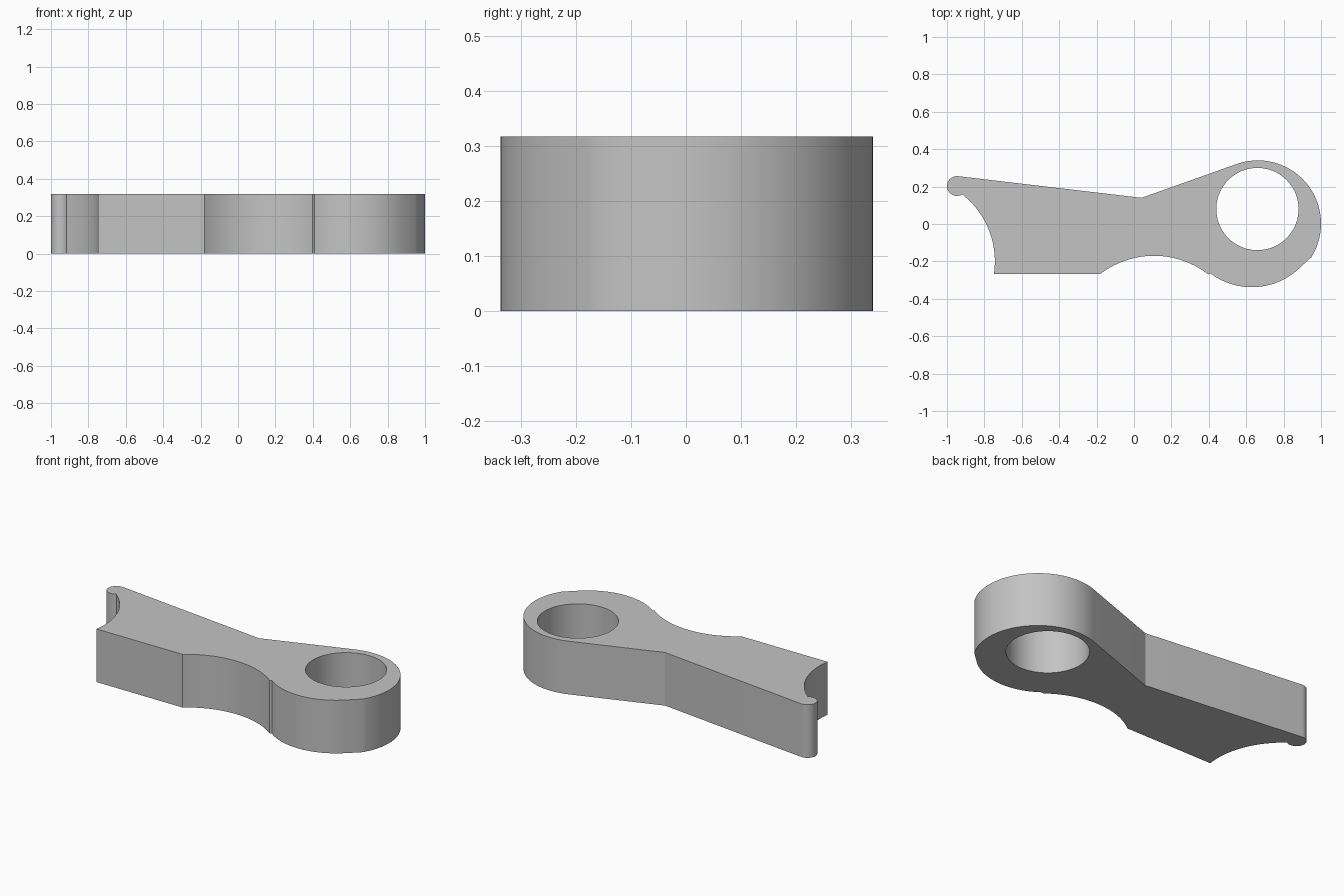
import bpy
import bmesh
from math import radians, cos, sin

cube = bpy.data.objects.get("Cube")
if cube:
    bpy.data.objects.remove(cube, do_unlink=True)

HEIGHT = 0.318


def arc(cx, cy, r, start, end, steps):
    """Points along an arc, angles in degrees."""
    angles = [radians(start + (end - start) * i / steps) for i in range(steps + 1)]
    return [(cx + r * cos(a), cy + r * sin(a)) for a in angles]


# Outer profile, counter-clockwise from the rounded tip
outline = arc(-0.947, 0.203, 0.053, 83, 305, 20)        # rounded tip
outline += arc(-1.2, -0.2, 0.456, 51, -8.5, 24)         # concave end
outline += arc(0.107, -0.643, 0.473, 127.4, 52.1, 28)   # concave underside
outline += arc(0.63, 0.03, 0.368, 233, 312, 28)         # lower eye
outline += arc(0.662, 0.002, 0.338, -32, 109.4, 44)     # upper eye
outline += [(0.04, 0.14)]                               # waist corner

# Round bore through the eye
bore = arc(0.66, 0.08, 0.22, 0, 360, 72)[:-1]

# Fill between the loops and extrude to full height
bm = bmesh.new()
edges = []
for loop in (outline, bore):
    verts = [bm.verts.new((x, y, 0)) for x, y in loop]
    edges += [bm.edges.new((verts[i - 1], verts[i])) for i in range(len(verts))]
bmesh.ops.triangle_fill(bm, edges=edges, use_beauty=True)
top = bmesh.ops.extrude_face_region(bm, geom=bm.faces[:], use_keep_orig=True)
bmesh.ops.translate(bm, vec=(0, 0, HEIGHT),
                    verts=[g for g in top["geom"] if isinstance(g, bmesh.types.BMVert)])
bmesh.ops.recalc_face_normals(bm, faces=bm.faces)

mesh = bpy.data.meshes.new("lever_arm")
bm.to_mesh(mesh)
bm.free()
arm = bpy.data.objects.new("lever_arm", mesh)
bpy.context.collection.objects.link(arm)

# Plain grey material
grey = bpy.data.materials.new("plain_grey")
grey.use_nodes = True
colour = (0.55, 0.55, 0.55, 1)
grey.diffuse_color = colour
grey.node_tree.nodes["Principled BSDF"].inputs["Base Color"].default_value = colour
mesh.materials.append(grey)

# Smooth curved walls, sharp rims
bpy.ops.object.select_all(action="DESELECT")
arm.select_set(True)
bpy.context.view_layer.objects.active = arm
bpy.ops.object.shade_smooth_by_angle(angle=radians(20))
